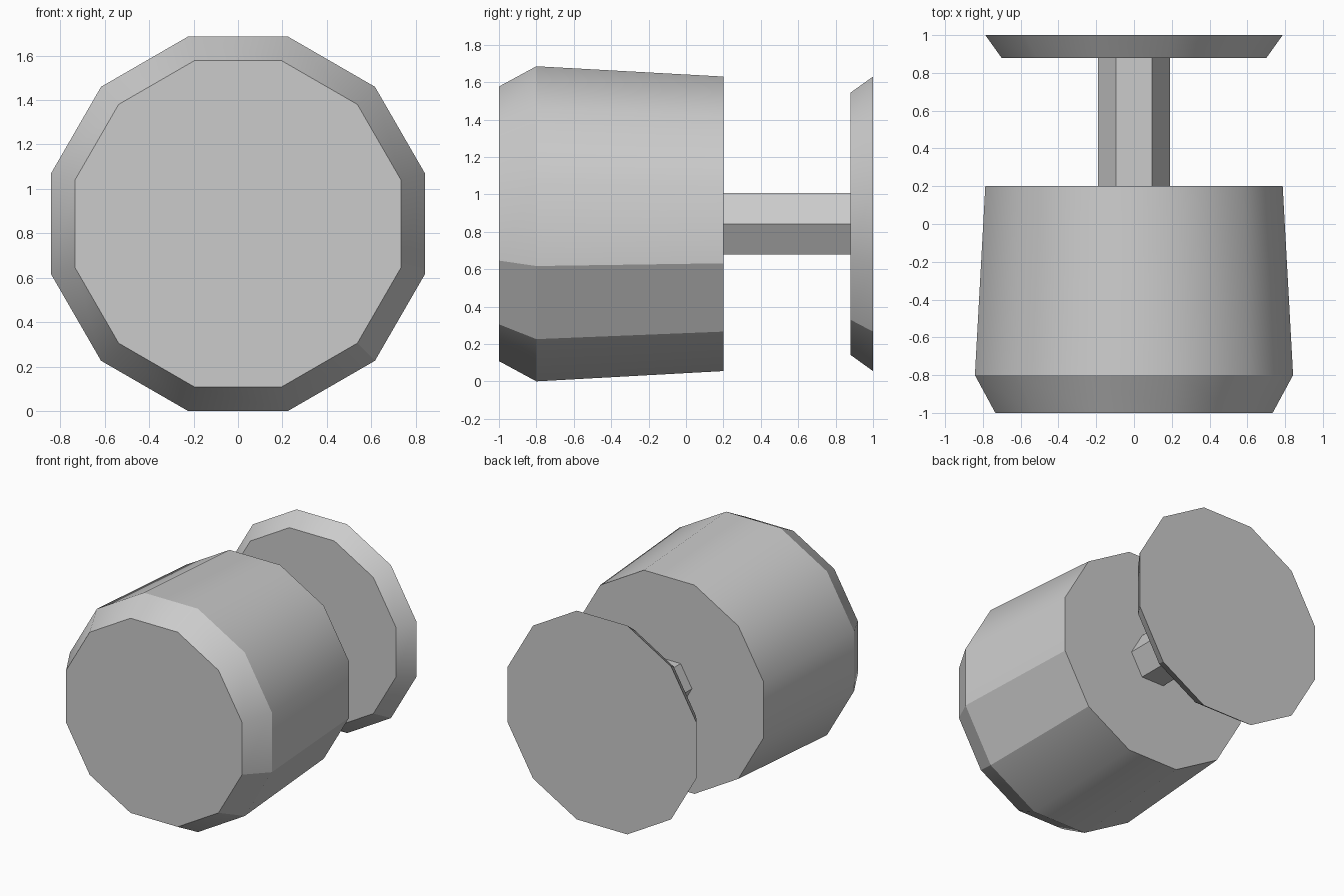
import bpy, bmesh, math

cube = bpy.data.objects.get("Cube")
if cube:
    bpy.data.objects.remove(cube, do_unlink=True)

CENTRE_Z = 0.843

grey = bpy.data.materials.new("light grey")
grey.use_nodes = True
colour = (0.6, 0.6, 0.6, 1)
grey.diffuse_color = colour
grey.node_tree.nodes["Principled BSDF"].inputs["Base Color"].default_value = colour


def lathe(name, rings, sides, turn, smooth=False, creases=()):
    """Closed solid along y from (y, radius) rings; creases are sharp side indices."""
    bm = bmesh.new()
    loops = []
    for y, r in rings:
        angles = [math.radians(turn) + math.tau * i / sides for i in range(sides)]
        loops.append([bm.verts.new((r * math.cos(a), y, CENTRE_Z + r * math.sin(a)))
                      for a in angles])
    bm.faces.new(loops[0])
    bm.faces.new(loops[-1][::-1])
    for a, b in zip(loops, loops[1:]):
        for i in range(sides):
            j = (i + 1) % sides
            bm.faces.new((a[i], b[i], b[j], a[j]))
    bmesh.ops.recalc_face_normals(bm, faces=bm.faces)
    bm.normal_update()
    if smooth:
        for f in bm.faces:
            f.smooth = len(f.verts) == 4
        for e in bm.edges:
            e.smooth = e.calc_face_angle() < math.radians(30.4)
        for a, b in zip(loops, loops[1:]):
            for i in creases:
                bm.edges.get((a[i], b[i])).smooth = False
    mesh = bpy.data.meshes.new(name)
    bm.to_mesh(mesh)
    bm.free()
    mesh.materials.append(grey)
    obj = bpy.data.objects.new(name, mesh)
    bpy.context.collection.objects.link(obj)
    return obj


# Tapered main drum with a chamfered front
lathe("drum_body", [(-1, 0.76), (-0.8, 0.872), (0.2, 0.815)], 12, 15, True, (10, 11))
# Hexagonal connecting shaft
lathe("shaft", [(0.2, 0.19), (0.88, 0.19)], 6, 0)
# Flared rear plate
lathe("rear_plate", [(0.88, 0.726), (1, 0.815)], 12, 15, True, (10,))
